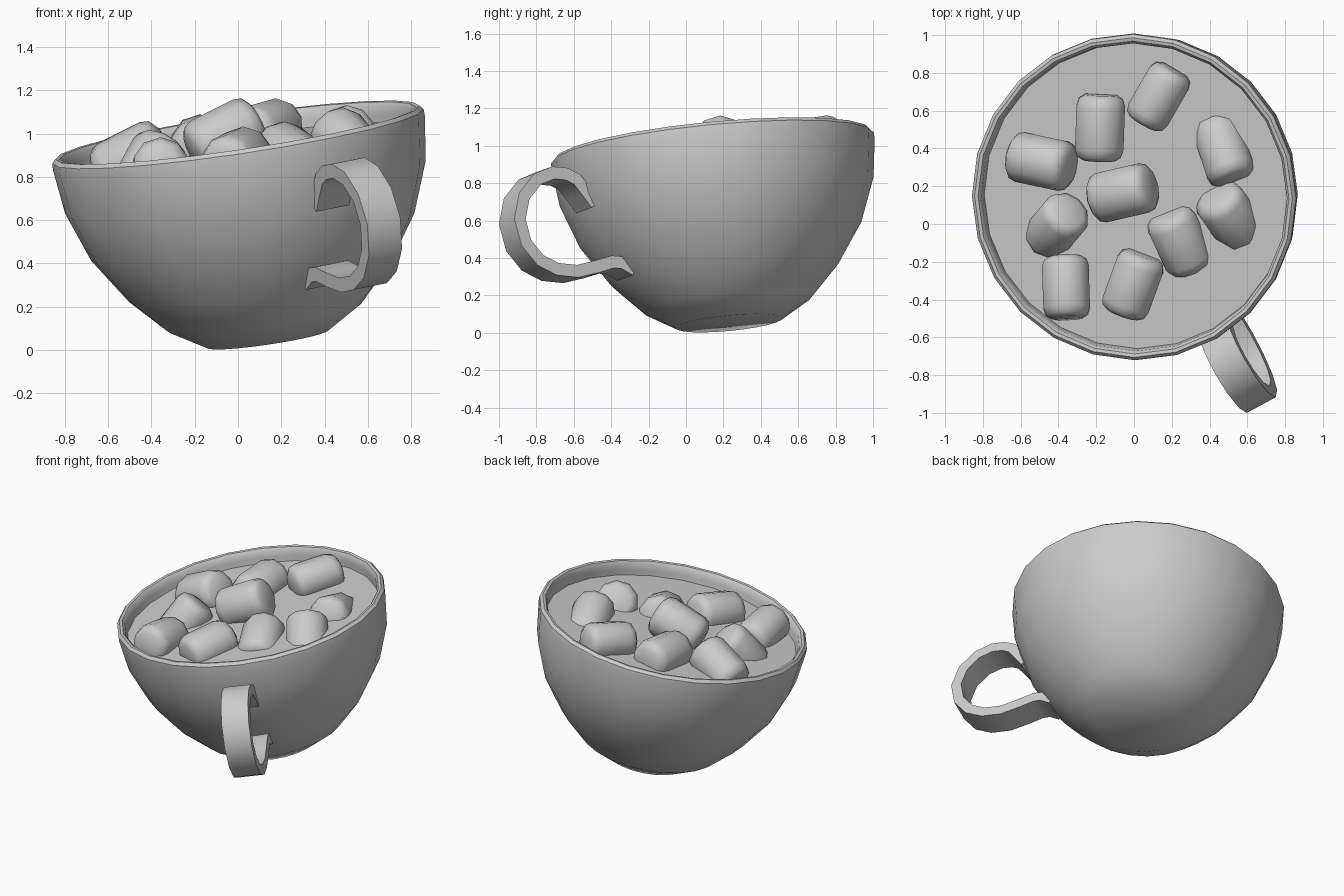
import bpy, bmesh, math
from mathutils import Matrix, Vector, Quaternion

if "Cube" in bpy.data.objects:
    bpy.data.objects.remove(bpy.data.objects["Cube"])

# Tilted frame shared by bowl, drink and handle (origin at the rim centre)
up = math.radians(33)
axis = Vector((math.sin(up), -math.cos(up), 0))
FRAME = Matrix.Translation((-0.003, 0.14, 1.005)) @ Quaternion(axis, math.radians(10)).to_matrix().to_4x4()


def finish(name, bm, matrix, angle=35):
    bmesh.ops.recalc_face_normals(bm, faces=bm.faces)
    bm.transform(matrix)
    me = bpy.data.meshes.new(name)
    bm.to_mesh(me)
    bm.free()
    ob = bpy.data.objects.new(name, me)
    bpy.context.collection.objects.link(ob)
    bpy.ops.object.select_all(action='DESELECT')
    ob.select_set(True)
    bpy.context.view_layer.objects.active = ob
    bpy.ops.object.shade_smooth_by_angle(angle=math.radians(angle))
    return ob


def bridge(bm, rings, caps=True):
    """Join rings of vertices into a tube, capped at both ends."""
    for a, b in zip(rings, rings[1:]):
        n = len(a)
        for i in range(n):
            bm.faces.new((a[i], a[(i + 1) % n], b[(i + 1) % n], b[i]))
    if caps:
        bm.faces.new(rings[0])
        bm.faces.new(rings[-1])


def lathe(name, profile, sides, matrix, angle=35, phase=0.0):
    bm = bmesh.new()
    rings = [[bm.verts.new((r * math.cos(2 * math.pi * i / sides + phase),
                            r * math.sin(2 * math.pi * i / sides + phase), z))
              for i in range(sides)] for r, z in profile]
    bridge(bm, rings)
    return finish(name, bm, matrix, angle)


# Bowl: outer wall, rounded rim, inner wall
lathe("cup_bowl", [
    (0.285, -0.968), (0.452, -0.868), (0.61, -0.705), (0.755, -0.49),
    (0.842, -0.256), (0.868, -0.05), (0.867, -0.018), (0.850, 0.0),
    (0.832, -0.003), (0.818, -0.022), (0.816, -0.06), (0.795, -0.256), (0.71, -0.47),
    (0.575, -0.67), (0.43, -0.82), (0.27, -0.91)], 24, FRAME)

# Drink surface
lathe("drink", [(0.80, -0.13), (0.813, -0.095)], 24, FRAME)

# Handle: flat strip swept along a path of (radius, height)
path = [(0.79, -0.325), (0.84, -0.255), (0.89, -0.19), (0.95, -0.16), (1.03, -0.152),
        (1.13, -0.185), (1.22, -0.275), (1.26, -0.40), (1.235, -0.53), (1.16, -0.625),
        (1.06, -0.675), (0.94, -0.688), (0.82, -0.665), (0.72, -0.64), (0.66, -0.645),
        (0.59, -0.685)]
bm = bmesh.new()
rings = []
for i, p in enumerate(path):
    a, b = Vector(path[max(i - 1, 0)]), Vector(path[min(i + 1, len(path) - 1)])
    t = (b - a).normalized()
    nrm = Vector((-t.y, t.x)) * 0.034
    rings.append([bm.verts.new((p[0] + s * nrm.x, w, p[1] + s * nrm.y))
                  for s, w in ((1, -0.088), (1, 0.088), (-1, 0.088), (-1, -0.088))])
bridge(bm, rings)
finish("cup_handle", bm, FRAME @ Matrix.Rotation(math.radians(-61.5), 4, 'Z'), 40)

# Marshmallows: x, y, heading, pitch, top height, length, radius
pieces = [
    (0.13, 0.675, 60, 8, 1.165, 0.33, 0.125),
    (-0.18, 0.51, 88, 5, 1.09, 0.35, 0.135),
    (-0.49, 0.33, -12, 26, 1.06, 0.34, 0.14),
    (0.475, 0.39, -72, 20, 1.135, 0.35, 0.135),
    (-0.06, 0.165, 13, 26, 1.165, 0.34, 0.14),
    (-0.41, -0.01, 50, 50, 1.01, 0.32, 0.135),
    (0.51, 0.04, 125, 35, 1.12, 0.33, 0.14),
    (0.245, -0.09, 115, 18, 1.06, 0.34, 0.14),
    (-0.005, -0.32, 70, 10, 1.035, 0.34, 0.135),
    (-0.36, -0.335, 92, -8, 0.985, 0.33, 0.13),
]
for k, (x, y, head, pitch, top, length, rad) in enumerate(pieces):
    h, p = length / 2, math.radians(pitch)
    z = top - rad * math.cos(p) - 0.75 * h * abs(math.sin(p))
    m = (Matrix.Translation((x, y, z)) @ Matrix.Rotation(math.radians(head), 4, 'Z')
         @ Matrix.Rotation(math.pi / 2 - p, 4, 'Y'))
    lathe(f"marshmallow_{k + 1}", [
        (rad * 0.65, -h), (rad * 0.9, -h * 0.88), (rad, -h * 0.65),
        (rad, h * 0.65), (rad * 0.9, h * 0.88), (rad * 0.65, h)], 10, m, 50)
